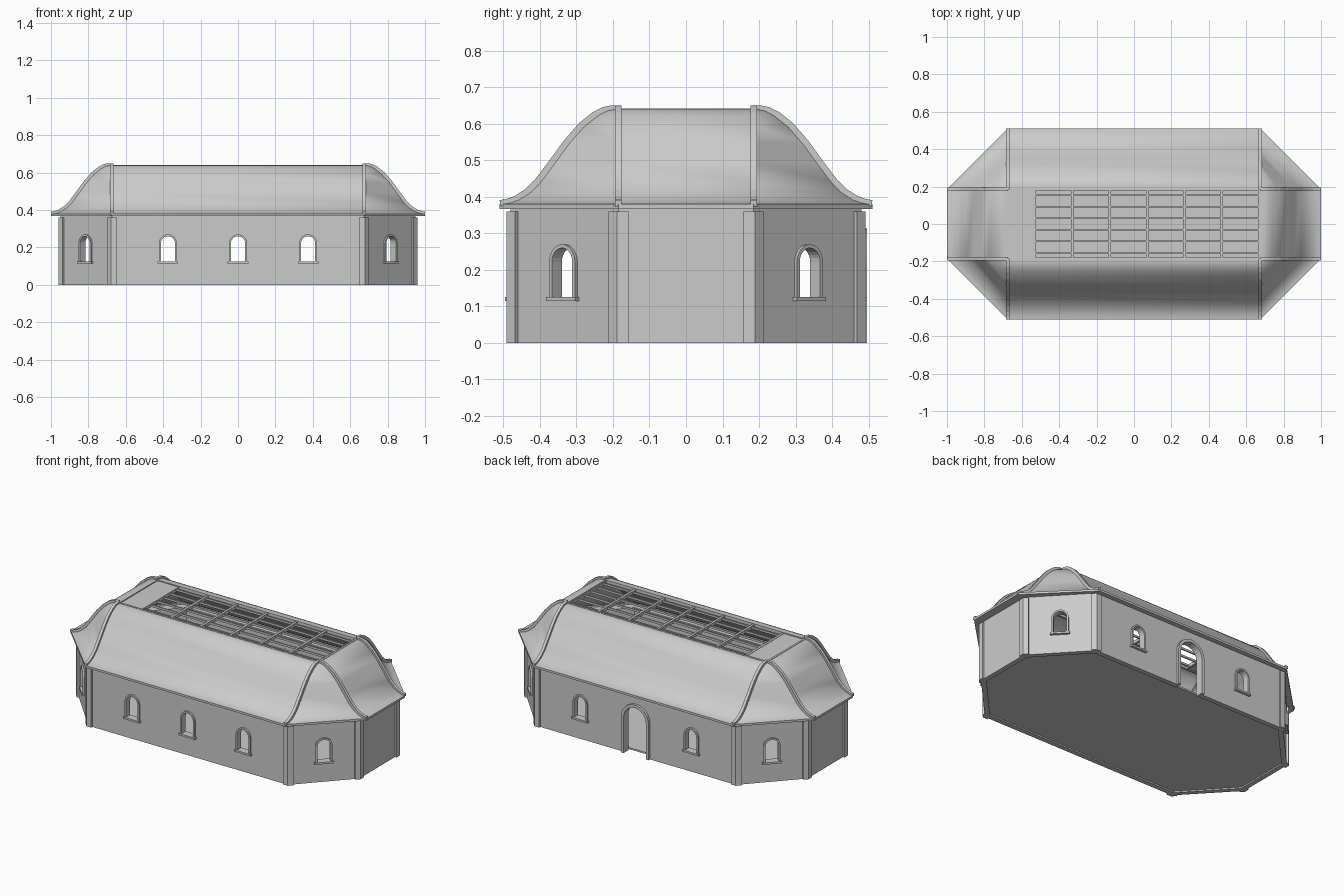
import bpy, bmesh, math
from mathutils import Vector, Matrix

if "Cube" in bpy.data.objects:
    bpy.data.objects.remove(bpy.data.objects["Cube"])

HX, HY, CX, CY = 0.95, 0.48, 0.675, 0.185   # wall half sizes and corner break points


def finish(name, bm, smooth=None):
    bmesh.ops.remove_doubles(bm, verts=bm.verts, dist=1e-5)
    bmesh.ops.recalc_face_normals(bm, faces=bm.faces)
    me = bpy.data.meshes.new(name)
    bm.to_mesh(me)
    bm.free()
    ob = bpy.data.objects.new(name, me)
    bpy.context.collection.objects.link(ob)
    if smooth:
        bpy.ops.object.select_all(action='DESELECT')
        ob.select_set(True)
        bpy.context.view_layer.objects.active = ob
        bpy.ops.object.shade_smooth_by_angle(angle=math.radians(smooth))
    return ob


def octagon(hx, hy, cx, cy):
    return [(cx, -hy), (hx, -cy), (hx, cy), (cx, hy),
            (-cx, hy), (-hx, cy), (-hx, -cy), (-cx, -hy)]


def loft(bm, rings, closed=False):
    vs = [[bm.verts.new(p) for p in r] for r in rings]
    pairs = list(zip(vs, vs[1:])) + ([(vs[-1], vs[0])] if closed else [])
    for a, b in pairs:
        for i in range(len(a)):
            j = (i + 1) % len(a)
            bm.faces.new((a[i], a[j], b[j], b[i]))
    return vs


def prism(bm, pts, move, mat=Matrix()):
    """Closed polygon swept along a vector, then placed by a matrix."""
    a = [bm.verts.new(mat @ Vector(p)) for p in pts]
    b = [bm.verts.new(mat @ (Vector(p) + Vector(move))) for p in pts]
    bm.faces.new(a)
    bm.faces.new(b[::-1])
    for i in range(len(a)):
        j = (i + 1) % len(a)
        bm.faces.new((a[i], b[i], b[j], a[j]))


def box(bm, x0, x1, y0, y1, z0, z1, mat=Matrix()):
    prism(bm, [(x0, y0, z0), (x1, y0, z0), (x1, y1, z0), (x0, y1, z0)], (0, 0, z1 - z0), mat)


def arch(w, z0, z1, y, n=12):
    """Round-headed outline, half width w."""
    arc = [(w * math.cos(math.pi * i / n), y, z1 - w + w * math.sin(math.pi * i / n)) for i in range(n + 1)]
    return [(w, y, z0)] + arc + [(-w, y, z0)]


# walls: hollow elongated octagon
bm = bmesh.new()
outer, inner = octagon(HX, HY, CX, CY), octagon(HX - .03, HY - .03, CX - .012, CY - .012)
loft(bm, [[(x, y, z) for x, y in o] for o, z in ((outer, 0), (outer, .37), (inner, .37), (inner, 0))], True)
walls = finish("walls", bm)

# floor
bm = bmesh.new()
prism(bm, [(x, y, .008) for x, y in inner], (0, 0, .01))
finish("floor", bm)

# openings: (x, y, angle, half width, bottom, top, is_door)
holes = [(x, -HY, 0, .038, .123, .26, False) for x in (-.375, 0, .375)]
holes += [(x, HY, math.pi, .038, .123, .26, False) for x in (-.375, .375)]
holes.append((0, HY, math.pi, .075, 0, .295, True))
for sx in (-1, 1):
    for sy in (-1, 1):
        ang = math.atan2(sx * (HY - CY), -sy * (HX - CX))
        holes.append((sx * (HX + CX) / 2, sy * (HY + CY) / 2, ang, .038, .123, .26, False))

cut, frames, sills = bmesh.new(), bmesh.new(), bmesh.new()
for x, y, ang, w, z0, z1, door in holes:
    m = Matrix.Translation((x, y, 0)) @ Matrix.Rotation(ang, 4, 'Z')
    prism(cut, arch(w, z0 - (.02 if door else 0), z1, -.05), (0, .12, 0), m)
    t, out = (.018, .015) if door else (.01, .01)
    a, b = arch(w, z0, z1, -out), arch(w + t, z0, z1 + t, -out)
    for i in range(len(a) - 1):
        prism(frames, [a[i], a[i + 1], b[i + 1], b[i]], (0, out + .03, 0), m)
    if not door:
        box(sills, -w - .017, w + .017, -.016, .03, z0 - .008, z0 + .003, m)
cutter = finish("opening_cutter", cut)
cutter.hide_render = True
finish("opening_frames", frames, 35)
finish("window_sills", sills)
mod = walls.modifiers.new("openings", 'BOOLEAN')
mod.object, mod.operation, mod.solver = cutter, 'DIFFERENCE', 'EXACT'
bpy.context.view_layer.objects.active = walls
bpy.ops.object.modifier_apply(modifier=mod.name)
bpy.data.objects.remove(cutter)

# corner pilasters wrapped around each wall corner
bm = bmesh.new()
for i in range(8):
    p0, p, p1 = (Vector(outer[k % 8]) for k in (i - 1, i, i + 1))
    d0, d1 = (p0 - p).normalized(), (p1 - p).normalized()
    n0, n1 = Vector((-d0.y, d0.x)), Vector((d1.y, -d1.x))
    t, w = .011, .027
    tip = p + (n0 + n1) * t / (1 + n0.dot(n1))
    poly = [p + d0 * w, p + d0 * w + n0 * t, tip, p + d1 * w + n1 * t, p + d1 * w, p]
    prism(bm, [(q.x, q.y, 0) for q in poly], (0, 0, .36))
finish("corner_pilasters", bm)

# bell-shaped roof: octagonal rings following one profile (distance out, height)
prof = [(0, .639), (.02, .639), (.04, .635), (.065, .622), (.10, .594), (.14, .548), (.18, .493),
        (.22, .440), (.25, .411), (.28, .392), (.305, .383), (.325, .380)]
bm = bmesh.new()
loft(bm, [[(x, y, z) for x, y in octagon(CX + d, CY + d, CX, CY)]
          for d, z in prof + [(.325, .367), (.262, .367)]])
bmesh.ops.dissolve_degenerate(bm, dist=1e-5, edges=bm.edges)
finish("roof", bm, 35)

# curved hip ribs, two at each corner of the roof opening
top, low = [], []
for i, (d, z) in enumerate(prof):
    a, b = prof[max(i - 1, 0)], prof[min(i + 1, len(prof) - 1)]
    n = Vector((a[1] - b[1], b[0] - a[0])).normalized()
    top.append((d + n.x * .011, z + n.y * .011))
    low.append((d - n.x * .006, z - n.y * .006))
bm = bmesh.new()
for sx in (-1, 1):
    for sy in (-1, 1):
        for ang in (0 if sx > 0 else math.pi, sy * math.pi / 2):
            m = Matrix.Translation((sx * CX, sy * CY, 0)) @ Matrix.Rotation(ang, 4, 'Z')
            for i in range(len(top) - 1):
                q = [top[i], top[i + 1], low[i + 1], low[i]]
                prism(bm, [(min(d, .325), -.009, z) for d, z in q], (0, .018, 0), m)
finish("roof_ribs", bm, 35)

# skylight: border, cross rafters, long glazing bars and the closed panel at one end
bm = bmesh.new()
for s in (-1, 1):
    box(bm, -CX, CX, s * CY - .006, s * CY + .006, .622, .641)
    box(bm, s * CX - .006, s * CX + .006, -CY, CY, .622, .641)
finish("skylight_border", bm)
bm = bmesh.new()
for i in range(7):
    x = -.53 + .2 * i
    box(bm, x - .007, x + .007, -CY, CY, .617, .637)
finish("skylight_rafters", bm)
bm = bmesh.new()
for y in (-.155, -.093, -.031, .031, .093, .155):
    box(bm, -.53, CX, y - .004, y + .004, .622, .634)
finish("skylight_glazing_bars", bm)
bm = bmesh.new()
box(bm, -CX, -.53, -CY, CY, .626, .635)
finish("skylight_end_panel", bm)
